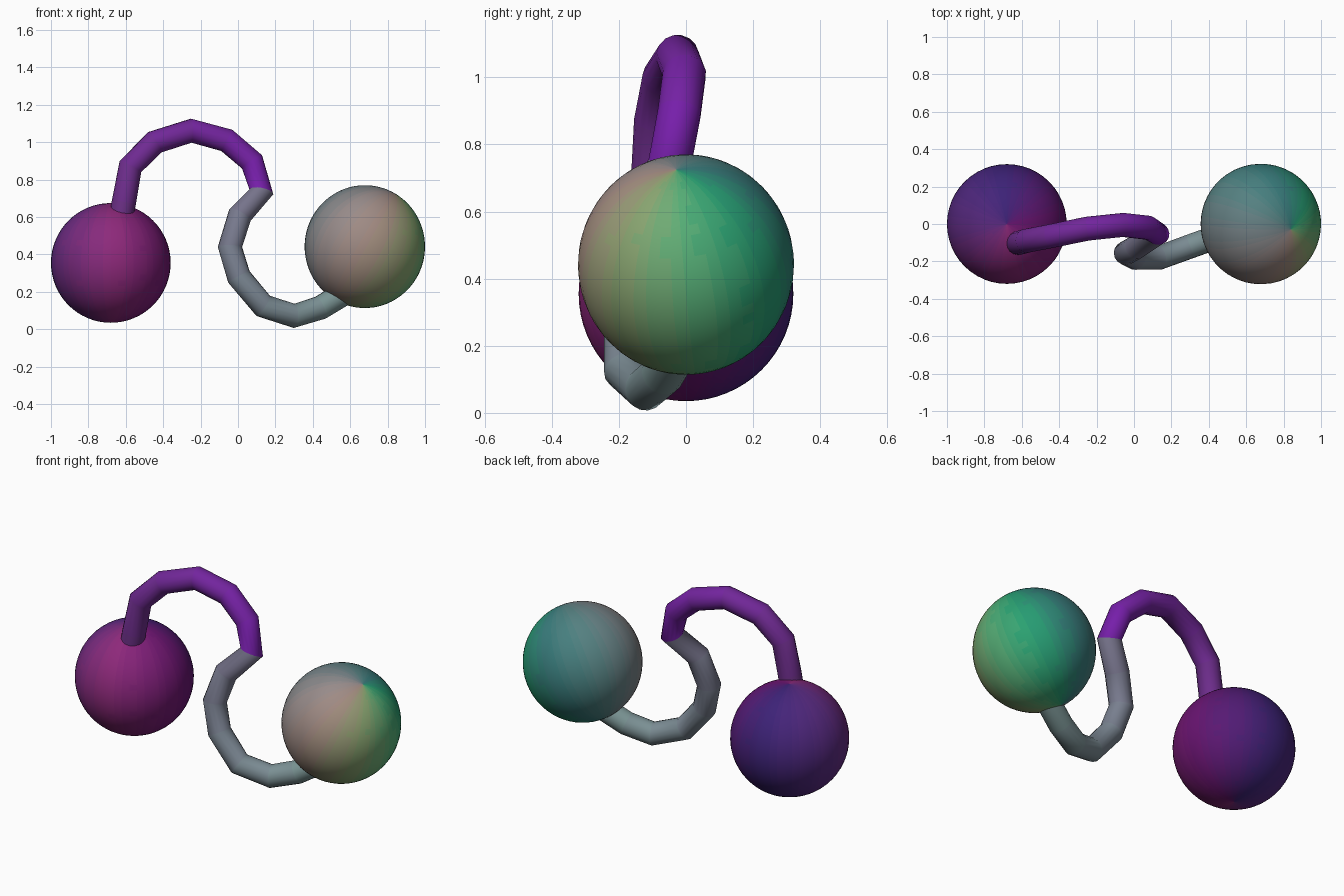
import bpy, math
from mathutils import Vector

if "Cube" in bpy.data.objects:
    bpy.data.objects.remove(bpy.data.objects["Cube"])


def mix(stops, t):
    """Blend evenly spaced colour stops at t in 0..1."""
    f = t * (len(stops) - 1)
    i = min(int(f), len(stops) - 2)
    return Vector(stops[i]).lerp(Vector(stops[i + 1]), f - i)


def add_material(obj, name, srgb):
    mat = bpy.data.materials.new(name)
    mat.diffuse_color = (*[c ** 2.2 for c in srgb], 1)
    mat.use_nodes = True
    mat.node_tree.nodes["Principled BSDF"].inputs["Base Color"].default_value = mat.diffuse_color
    obj.data.materials.append(mat)


def shaded_ball(name, centre, radius, height, pole, stops, count=32):
    """Sphere whose colour turns around its tilted pole, starting at +x."""
    bpy.ops.mesh.primitive_uv_sphere_add(segments=48, ring_count=32, radius=radius)
    ball = bpy.context.object
    ball.name = name
    turn = Vector((0, 0, 1)).rotation_difference(Vector(pole)).to_matrix()
    for i in range(count):
        add_material(ball, f"{name}_{i}", mix(stops + stops[:1], (i + 0.5) / count))
    for p in ball.data.polygons:
        a = math.atan2(p.center.y, p.center.x) % math.tau
        p.material_index = int(a / math.tau * count) % count
        p.use_smooth = True
    for v in ball.data.vertices:
        v.co = turn @ v.co
        v.co.z *= height
    ball.location = centre
    return ball


# Two end balls, colours given counter-clockwise from +x
shaded_ball("left_ball", (-0.68, 0, 0.355), 0.32, 1.0, (0, 0, 1),
            [(.42, .10, .44), (.24, .15, .46), (.36, .18, .50), (.56, .18, .48)])
shaded_ball("right_ball", (0.678, 0, 0.442), 0.322, 1.02, (0.5, -0.09, 0.86),
            [(.36, .68, .46), (.16, .62, .44), (.22, .48, .48), (.32, .50, .50),
             (.44, .50, .52), (.58, .54, .54), (.64, .54, .50), (.56, .64, .44)])

# S-shaped connecting tube
path = [Vector(p) for p in [
    (-0.64, -0.10, 0.52), (-0.61, -0.10, 0.68), (-0.575, -0.09, 0.87),
    (-0.445, -0.065, 1.00), (-0.25, -0.025, 1.062), (-0.06, -0.005, 1.01),
    (0.075, -0.02, 0.895), (0.125, -0.05, 0.735), (0.01, -0.125, 0.61),
    (-0.043, -0.155, 0.44), (0.005, -0.18, 0.28), (0.135, -0.18, 0.125),
    (0.30, -0.12, 0.072), (0.44, -0.07, 0.115), (0.58, -0.02, 0.20)]]
curve = bpy.data.curves.new("connecting_tube", "CURVE")
curve.dimensions = "3D"
curve.bevel_depth = 0.065
curve.bevel_resolution = 6
curve.use_fill_caps = True
spline = curve.splines.new("POLY")
spline.points.add(len(path) - 1)
for point, co in zip(spline.points, path):
    point.co = (*co, 1)
tube = bpy.data.objects.new("connecting_tube", curve)
bpy.context.collection.objects.link(tube)
bpy.ops.object.select_all(action="DESELECT")
tube.select_set(True)
bpy.context.view_layer.objects.active = tube
bpy.ops.object.convert(target="MESH")
tube = bpy.context.object

# Purple upper bend, grey lower bend: one colour per segment
tube.data.materials.clear()
mids = [(a + b) / 2 for a, b in zip(path, path[1:])]
upper = [(.42, .20, .52), (.46, .14, .66)]
lower = [(.46, .45, .54), (.48, .58, .58)]
for i in range(len(mids)):
    srgb = mix(upper, i / 6) if i < 7 else mix(lower, (i - 7) / 6)
    add_material(tube, f"tube_{i}", srgb)
for p in tube.data.polygons:
    p.material_index = min(range(len(mids)), key=lambda i: (mids[i] - p.center).length)
    p.use_smooth = True
bpy.ops.object.shade_smooth_by_angle(angle=math.radians(60))
